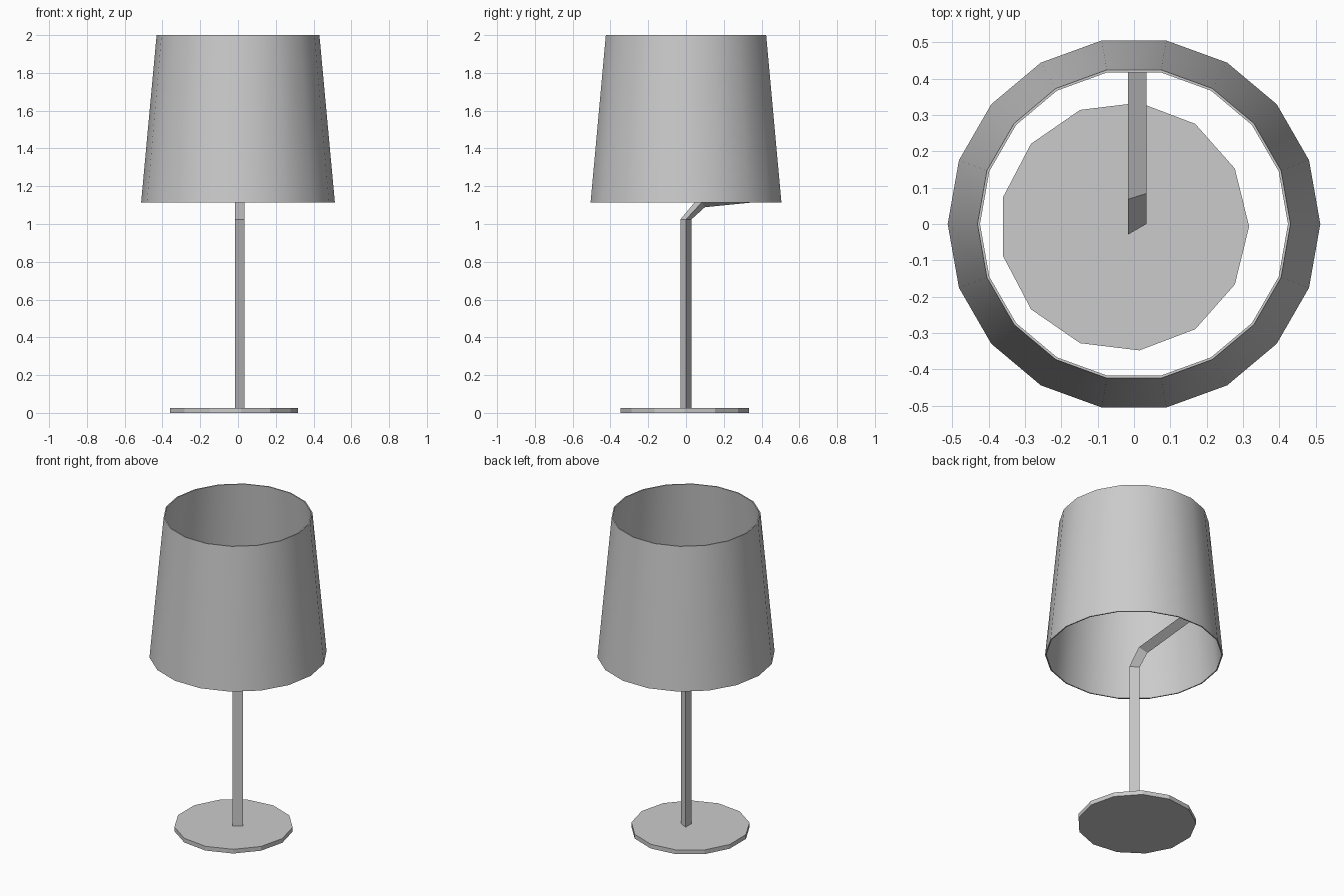
import bpy, bmesh
from math import cos, sin, pi

if "Cube" in bpy.data.objects:
    bpy.data.objects.remove(bpy.data.objects["Cube"])


def ring(n, r, z, cx=0.0, cy=0.0):
    return [(cx + r * cos(2 * pi * i / n), cy + r * sin(2 * pi * i / n), z) for i in range(n)]


def loft(name, rings, caps=True, closed=False, smooth=False):
    """Bridge a list of equal-sized vertex rings into one mesh object."""
    bm = bmesh.new()
    vr = [[bm.verts.new(p) for p in r] for r in rings]
    pairs = list(zip(vr, vr[1:] + vr[:1])) if closed else list(zip(vr, vr[1:]))
    n = len(vr[0])
    for a, b in pairs:
        for i in range(n):
            j = (i + 1) % n
            bm.faces.new((a[i], a[j], b[j], b[i]))
    if caps and not closed:
        bm.faces.new(vr[0][::-1])
        bm.faces.new(vr[-1])
    bmesh.ops.recalc_face_normals(bm, faces=bm.faces)
    mesh = bpy.data.meshes.new(name)
    bm.to_mesh(mesh)
    bm.free()
    ob = bpy.data.objects.new(name, mesh)
    bpy.context.collection.objects.link(ob)
    if smooth:
        bpy.ops.object.select_all(action='DESELECT')
        ob.select_set(True)
        bpy.context.view_layer.objects.active = ob
        bpy.ops.object.shade_smooth_by_angle(angle=pi / 6)
    return ob


# 13-sided base disc, slightly off centre
loft("base", [ring(13, 0.3435, z, -0.0265, -0.007) for z in (0.0, 0.027)])

# Three-sided stem
R, BEND = 0.034, 1.025
stem_top = ring(3, R, BEND)
stem = loft("stem", [ring(3, R, 0.02), stem_top])

# Bent three-sided arm reaching the inner wall of the shade
elbow = [(0.034, 0.084, 1.115), (-0.017, 0.100, 1.089), (-0.017, 0.068, 1.141)]
end = [(x, 0.498, z + 0.1 * (0.498 - y)) for x, y, z in elbow]
loft("arm", [stem_top, elbow, end])

# Thin tapered 18-sided shade, open at both ends
Z0, Z1, T = 1.113, 2.0, 0.007
loft("shade", [ring(18, 0.513, Z0), ring(18, 0.431, Z1),
               ring(18, 0.431 - T, Z1), ring(18, 0.513 - T, Z0)],
     closed=True, smooth=True)
